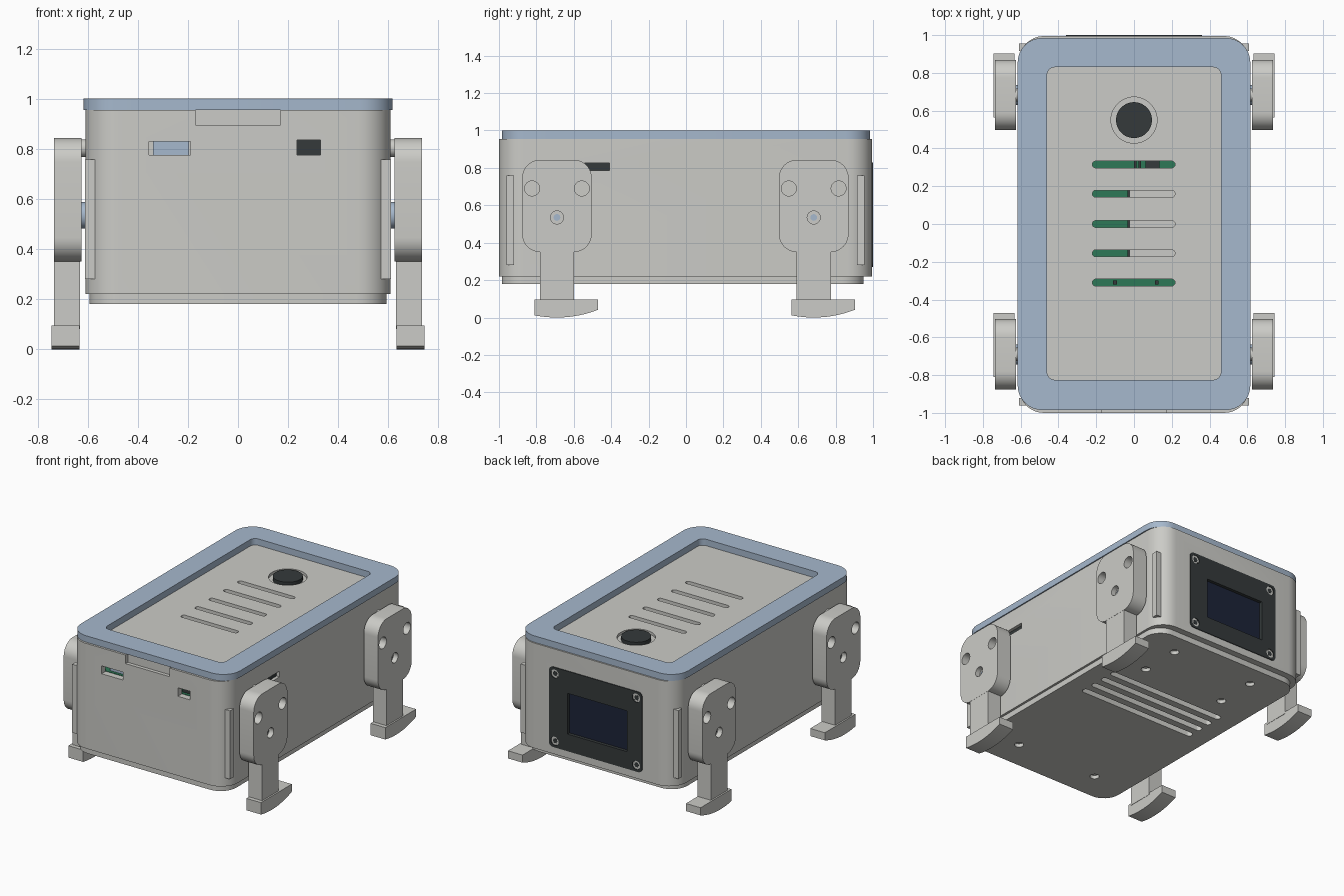
import bpy, bmesh, math

if "Cube" in bpy.data.objects:
    bpy.data.objects.remove(bpy.data.objects["Cube"])


def material(name, rgb):
    m = bpy.data.materials.new(name)
    m.use_nodes = True
    m.diffuse_color = (*rgb, 1)
    m.node_tree.nodes["Principled BSDF"].inputs["Base Color"].default_value = (*rgb, 1)
    return m


GREY = material("warm grey plastic", (0.6, 0.6, 0.57))
BLUE = material("pale blue plastic", (0.38, 0.48, 0.61))
DARK = material("charcoal plastic", (0.035, 0.042, 0.043))
NAVY = material("navy glass", (0.012, 0.017, 0.04))
GREEN = material("green board", (0.027, 0.19, 0.095))


# Outline helpers
def rounded(a0, a1, b0, b1, r, n=8):
    pts = []
    corners = [(a1 - r, b1 - r), (a0 + r, b1 - r), (a0 + r, b0 + r), (a1 - r, b0 + r)]
    for q, (ca, cb) in enumerate(corners):
        for i in range(n + 1):
            t = (q + i / n) * math.pi / 2
            pts.append((ca + r * math.cos(t), cb + r * math.sin(t)))
    return pts


def rect(a0, a1, b0, b1):
    return [(a0, b0), (a1, b0), (a1, b1), (a0, b1)]


def circle(a, b, r, n=32):
    return [(a + r * math.cos(math.tau * i / n), b + r * math.sin(math.tau * i / n))
            for i in range(n)]


def slot(a0, a1, b, w):
    return rounded(a0, a1, b - w / 2, b + w / 2, w / 2 - 0.001, 4)


PLACE = {"X": lambda a, b, h: (h, a, b),
         "Y": lambda a, b, h: (a, h, b),
         "Z": lambda a, b, h: (a, b, h)}


def prism(name, mat, axis, *solids):
    """Each solid is (outline, low, high), extruded along the axis."""
    bm = bmesh.new()
    for pts, lo, hi in solids:
        low = [bm.verts.new(PLACE[axis](a, b, lo)) for a, b in pts]
        high = [bm.verts.new(PLACE[axis](a, b, hi)) for a, b in pts]
        bm.faces.new(low)
        bm.faces.new(high)
        for i in range(len(pts)):
            j = (i + 1) % len(pts)
            bm.faces.new((low[i], low[j], high[j], high[i]))
    bmesh.ops.recalc_face_normals(bm, faces=bm.faces)
    me = bpy.data.meshes.new(name)
    bm.to_mesh(me)
    bm.free()
    me.materials.append(mat)
    ob = bpy.data.objects.new(name, me)
    bpy.context.collection.objects.link(ob)
    return ob


def activate(ob):
    bpy.ops.object.select_all(action="DESELECT")
    ob.select_set(True)
    bpy.context.view_layer.objects.active = ob


def cut(ob, axis, *solids):
    cutter = prism("cutter", ob.data.materials[0], axis, *solids)
    mod = ob.modifiers.new("cut", "BOOLEAN")
    mod.operation = "DIFFERENCE"
    mod.solver = "EXACT"
    mod.object = cutter
    activate(ob)
    bpy.ops.object.modifier_apply(modifier=mod.name)
    bpy.data.objects.remove(cutter)


# Case walls with ports, latch notch and display opening
case = prism("case_walls", GREY, "Z", (rounded(-0.608, 0.608, -1, 0.995, 0.13), 0.22, 0.955))
cut(case, "Z", (rounded(-0.565, 0.565, -0.955, 0.95, 0.09), 0.1, 1.1))
cut(case, "Y",
    (rect(-0.17, 0.17, 0.895, 1.0), -1.1, -0.975),
    (rect(-0.355, -0.19, 0.775, 0.83), -1.1, -0.9),
    (rect(0.235, 0.33, 0.775, 0.835), -1.1, -0.9),
    (rect(-0.3, 0.3, 0.33, 0.77), 0.9, 1.1))
cut(case, "X", (rect(-0.58, -0.41, 0.785, 0.825), 0.5, 0.7))

# Corner ribs
prism("corner_ribs", GREY, "Z", *[
    (rect(min(s * 0.54, s * 0.61), max(s * 0.54, s * 0.61), y, y + 0.04), 0.28, 0.758)
    for s in (-1, 1) for y in (-0.96, 0.915)])

# Base plate with vents and screw holes
base = prism("base_plate", GREY, "Z", (rounded(-0.592, 0.592, -0.985, 0.95, 0.12), 0.18, 0.221))
cut(base, "Z",
    *[(slot(-0.46, 0.46, 0.035 + 0.095 * i, 0.045), 0.1, 0.3) for i in range(4)],
    *[(circle(s * 0.32, y, 0.03), 0.1, 0.205) for s in (-1, 1) for y in (-0.78, 0.5, 0.79)])

# Lid frame and the recessed top panel
lid = prism("lid_frame", BLUE, "Z", (rounded(-0.616, 0.616, -0.985, 0.985, 0.13), 0.955, 1.0))
cut(lid, "Z", (rounded(-0.46, 0.46, -0.825, 0.83, 0.04), 0.9, 1.1))
panel = prism("top_panel", GREY, "Z", (rounded(-0.564, 0.564, -0.954, 0.949, 0.09), 0.92, 0.954))
cut(panel, "Z", (circle(0, 0.55, 0.122, 48), 0.935, 1.1),
    *[(slot(-0.22, 0.217, y, 0.036), 0.8, 1.1) for y in (-0.31, -0.155, 0, 0.16, 0.315)])
prism("round_button", DARK, "Z", (circle(0, 0.55, 0.095, 48), 0.93, 0.962))

# Circuit board, parts on it and connectors behind the ports
prism("circuit_board", GREEN, "Z", (rect(-0.42, 0.42, -0.95, 0.4), 0.76, 0.775))
prism("board_cover", GREY, "Z", (rect(-0.02, 0.3, -0.22, 0.22), 0.775, 0.88))
prism("board_chips", DARK, "Z",
      (rect(0.06, 0.135, 0.28, 0.35), 0.775, 0.81),
      (rect(0.0, 0.012, 0.28, 0.35), 0.775, 0.8),
      (rect(0.025, 0.037, 0.28, 0.35), 0.775, 0.8),
      (rect(-0.035, -0.021, -0.2, 0.2), 0.775, 0.88),
      *[(rect(x, x + 0.02, -0.32, -0.3), 0.775, 0.8) for x in (-0.11, 0.11)])
prism("wide_connector", BLUE, "Y", (rect(-0.34, -0.195, 0.775, 0.84), -0.93, -0.75))
prism("small_connector", DARK, "Y", (rect(0.22, 0.34, 0.775, 0.84), -0.93, -0.75))
prism("side_connector", DARK, "X", (rect(-0.59, -0.4, 0.775, 0.84), 0.4, 0.585))

# Display on the back
bezel = prism("display_bezel", DARK, "Y", (rounded(-0.36, 0.36, 0.27, 0.83, 0.03), 0.97, 1.0))
cut(bezel, "Y", (rect(-0.245, 0.215, 0.39, 0.675), 0.9, 1.1),
    *[(circle(x, z, 0.03, 24), 0.988, 1.1) for x in (-0.315, 0.315) for z in (0.315, 0.785)])
prism("display_screws", DARK, "Y", *[
    (circle(x, z, 0.018, 6), 0.98, 0.996) for x in (-0.315, 0.315) for z in (0.315, 0.785)])
prism("display_glass", NAVY, "Y", (rect(-0.26, 0.23, 0.375, 0.69), 0.965, 0.978))


# Legs: paddle, stem, curved foot and servo shaft on each side
def span(s, lo, hi):
    return (lo, hi) if s > 0 else (-hi, -lo)


def sole(yc, n=16):
    pts = [(yc + 0.22, 0.095), (yc - 0.12, 0.095)]
    for i in range(n + 1):
        d = -0.12 + 0.34 * i / n
        pts.append((yc + d, 0.6 - math.sqrt(0.36 - d * d)))
    return pts


for s, side in ((1, "left"), (-1, "right")):
    for yc, end in ((-0.69, "front"), (0.683, "back")):
        tag = f"{end}_{side}_"
        leg = prism(tag + "leg_paddle", GREY, "X",
                    (rounded(yc - 0.186, yc + 0.186, 0.35, 0.843, 0.096, 10),
                     *span(s, 0.625, 0.735)))
        cut(leg, "X",
            *[(circle(yc + d, 0.69, 0.04), *span(s, 0.55, 0.8)) for d in (-0.133, 0.133)],
            (circle(yc, 0.535, 0.035), *span(s, 0.7, 0.8)))
        prism(tag + "leg_stem", GREY, "X",
              (rect(yc - 0.091, yc + 0.091, 0.08, 0.37), *span(s, 0.63, 0.734)))
        prism(tag + "foot", GREY, "X", (sole(yc), *span(s, 0.632, 0.745)))
        prism(tag + "servo_shaft", BLUE, "X",
              (circle(yc, 0.535, 0.053), *span(s, 0.56, 0.63)))
        prism(tag + "shaft_screw", BLUE, "X",
              (circle(yc, 0.535, 0.018, 16), *span(s, 0.69, 0.706)))
        prism(tag + "spacer", GREY, "X",
              (circle(yc, 0.803, 0.035), *span(s, 0.58, 0.63)))

# Smooth the curved walls, keep the edges sharp
for ob in list(bpy.context.collection.objects):
    if ob.type == "MESH":
        activate(ob)
        bpy.ops.object.shade_smooth_by_angle(angle=math.radians(30))
